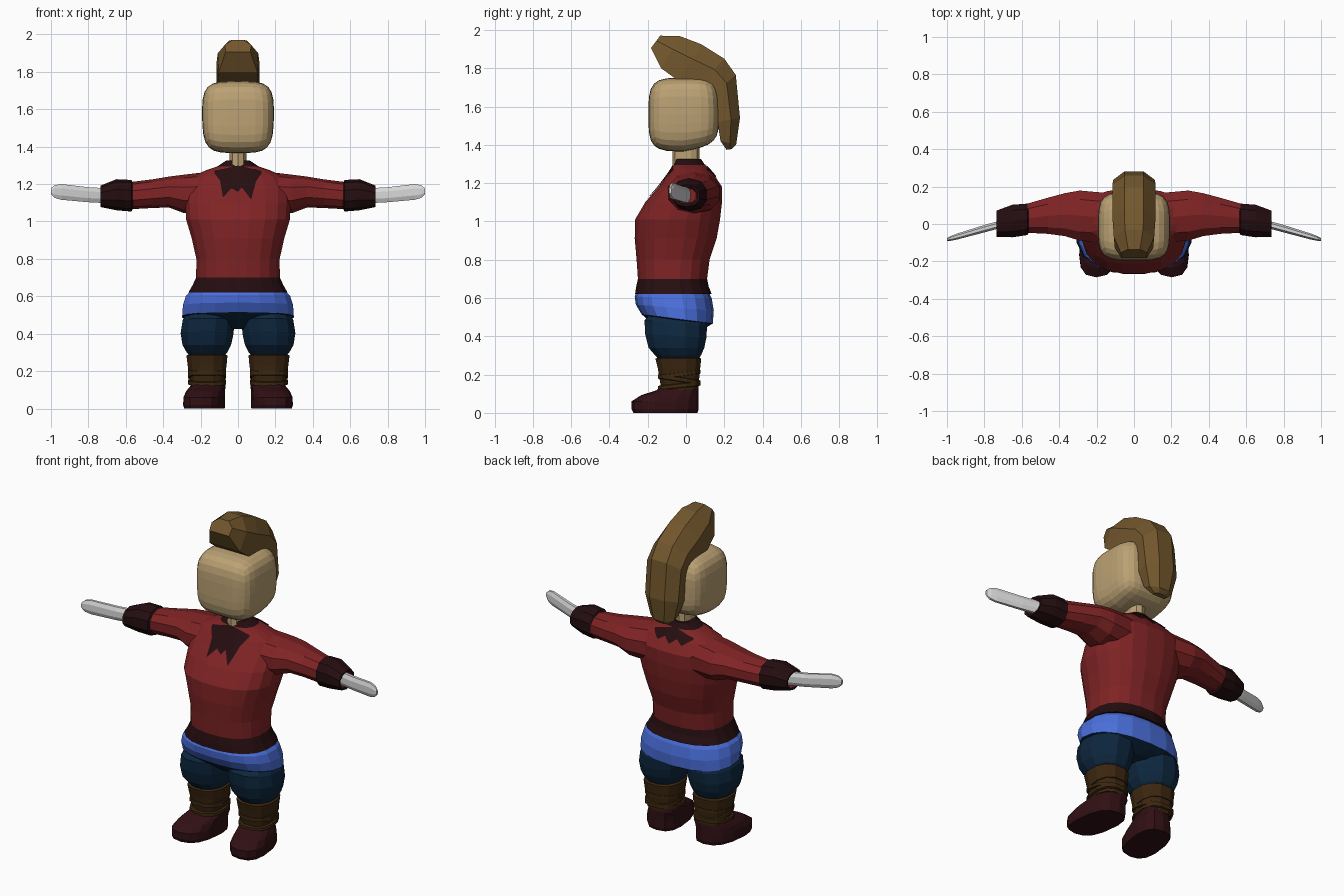
import bpy, bmesh, math
from mathutils import Vector
from mathutils.bvhtree import BVHTree

if "Cube" in bpy.data.objects:
    bpy.data.objects.remove(bpy.data.objects["Cube"])


def mat(name, r, g, b):
    m = bpy.data.materials.new(name)
    m.diffuse_color = (r, g, b, 1)
    m.use_nodes = True
    m.node_tree.nodes["Principled BSDF"].inputs["Base Color"].default_value = m.diffuse_color
    return m


RED = mat("red_cloth", .215, .017, .018)
TRIM = mat("dark_trim", .018, .004, .005)
BLUE = mat("light_blue", .07, .16, .72)
NAVY = mat("navy_cloth", .004, .020, .048)
BROWN = mat("boot_brown", .045, .020, .005)
MAROON = mat("shoe_maroon", .030, .005, .007)
SKIN = mat("skin", .50, .36, .175)
HAIR = mat("hair_brown", .17, .095, .026)
STEEL = mat("steel", .68, .68, .68)


def finish(bm, name, mats, recalc=True):
    if recalc:
        bmesh.ops.recalc_face_normals(bm, faces=bm.faces)
    me = bpy.data.meshes.new(name)
    bm.to_mesh(me)
    bm.free()
    for m in mats:
        me.materials.append(m)
    ob = bpy.data.objects.new(name, me)
    bpy.context.collection.objects.link(ob)
    return ob


def loft(name, rings, mats, bands=None):
    """Skin a list of point rings; bands gives the material index of each strip."""
    bm = bmesh.new()
    vr = [[bm.verts.new(p) for p in r] for r in rings]
    n = len(rings[0])
    for k in range(len(vr) - 1):
        for i in range(n):
            j = (i + 1) % n
            f = bm.faces.new((vr[k][i], vr[k][j], vr[k + 1][j], vr[k + 1][i]))
            f.material_index = bands[k] if bands else 0
    for ring, k in ((vr[0], 0), (vr[-1], -1)):
        bm.faces.new(ring).material_index = bands[k] if bands else 0
    return finish(bm, name, mats)


def oval(n, p=2.4):
    """Unit superellipse points."""
    out = []
    for i in range(n):
        a = 2 * math.pi * (i + .5) / n
        c, s = math.cos(a), math.sin(a)
        out.append((math.copysign(abs(c) ** (2 / p), c), math.copysign(abs(s) ** (2 / p), s)))
    return out


def flat_ring(z, cx, hw, yf, yb, n=16, p=2.4, tilt=0):
    """Horizontal ring between yf (front) and yb (back), optionally tilted along y."""
    pts = []
    for u, v in oval(n, p):
        y = (yf + yb) / 2 + v * (yb - yf) / 2
        pts.append((cx + u * hw, y, z + tilt * y))
    return pts


def side_ring(x, yf, yb, zb, zt, n=10):
    """Ring across the arm direction."""
    return [(x, (yf + yb) / 2 + u * (yb - yf) / 2, (zb + zt) / 2 + v * (zt - zb) / 2)
            for u, v in oval(n, 2.2)]


# Shirt body with dark hem and collar
body = [(.62, .268, -.268, .137), (.66, .245, -.262, .12), (.70, .226, -.253, .112),
        (.80, .225, -.26, .125), (.91, .25, -.27, .162), (1.01, .28, -.268, .18),
        (1.10, .285, -.215, .19), (1.18, .285, -.145, .19), (1.24, .25, -.1, .15),
        (1.275, .17, -.075, .12), (1.295, .11, -.065, .1), (1.325, .065, -.055, .08)]
shirt = loft("shirt", [flat_ring(z, 0, w, f, b, 20) for z, w, f, b in body], [RED, TRIM],
             [1, 1] + [0] * 8 + [1])
bm = bmesh.new()
bm.from_mesh(shirt.data)
tree = BVHTree.FromBMesh(bm)
bm.free()


# Ragged collar plates laid over the shirt, front and back
def collar(name, side, edge):
    bm = bmesh.new()
    cols = []
    for (x0, z0), (x1, z1) in zip(edge, edge[1:]):
        cols += [(x0 + (x1 - x0) * t / 3, z0 + (z1 - z0) * t / 3) for t in range(3)]
    cols.append(edge[-1])
    grid = []
    for x, zb in cols:
        top = 1.298 - .25 * abs(x)
        col = []
        for r in range(9):
            z = zb + (top - zb) * r / 8
            hit, nor, _, _ = tree.ray_cast(Vector((x, side * 2, z)), Vector((0, -side, 0)))
            col.append(bm.verts.new(hit + nor * .005 if hit else (x, 0, z)))
        grid.append(col)
    for a, b in zip(grid, grid[1:]):
        for r in range(8):
            q = (a[r], b[r], b[r + 1], a[r + 1])
            bm.faces.new(q if side < 0 else q[::-1])
    finish(bm, name, [TRIM], False)


collar("collar_front", -1, [(-.125, 1.255), (-.095, 1.215), (-.08, 1.125), (-.035, 1.175),
                            (0, 1.155), (.02, 1.18), (.07, 1.115), (.095, 1.21), (.125, 1.255)])
collar("collar_back", 1, [(-.13, 1.26), (-.08, 1.225), (-.04, 1.25), (0, 1.22),
                          (.04, 1.25), (.08, 1.225), (.13, 1.26)])

# Hips: light blue over a navy crotch
hips = [(.65, .235, -.25, .11, 0), (.60, .282, -.268, .135, -.03), (.545, .298, -.262, .145, -.08),
        (.485, .302, -.232, .14, -.13), (.46, .24, -.19, .11, -.1), (.425, .12, -.12, .06, 0)]
loft("hips", [flat_ring(z, 0, w, f, b, 18, 2.4, t) for z, w, f, b, t in hips], [BLUE, NAVY],
     [0, 0, 0, 1, 1])

for s, tag in ((1, "left"), (-1, "right")):
    # Sleeve
    sleeve = [(.12, -.11, .17, 1.03, 1.27), (.29, -.095, .185, 1.045, 1.25),
              (.37, -.07, .17, 1.075, 1.24), (.46, -.057, .145, 1.072, 1.225),
              (.58, -.05, .11, 1.065, 1.21)]
    loft(tag + "_sleeve", [side_ring(s * x, *r) for x, *r in sleeve], [RED])
    # Cuff with a recessed red opening
    cuff = [(.56, -.045, .1, 1.07, 1.205), (.57, -.063, .113, 1.053, 1.222),
            (.65, -.075, .107, 1.06, 1.226), (.735, -.072, .075, 1.077, 1.192),
            (.732, -.055, .06, 1.09, 1.18), (.70, -.05, .055, 1.095, 1.175)]
    loft(tag + "_cuff", [side_ring(s * x, *r) for x, *r in cuff], [TRIM, RED], [0, 0, 0, 0, 1])
    # Flat steel hand blade
    blade = [(.69, .005, 1.137, .02, .04), (.80, -.025, 1.143, .02, .04),
             (.945, -.067, 1.158, .016, .042), (.98, -.077, 1.16, .013, .034),
             (1.0, -.083, 1.161, .007, .016)]
    sec = [(1, .45), (.45, 1), (-.45, 1), (-1, .45), (-1, -.45), (-.45, -1), (.45, -1), (1, -.45)]
    loft(tag + "_hand", [[(s * x, y + u * hy, z + v * hz) for u, v in sec]
                         for x, y, z, hy, hz in blade], [STEEL])
    # Baggy trouser leg
    leg = [(.53, .145, .12, -.18, .09, 0), (.465, .158, .142, -.222, .115, -.08),
           (.40, .165, .146, -.218, .112, -.05), (.34, .167, .134, -.2, .1, 0),
           (.30, .166, .112, -.165, .082, 0), (.275, .165, .09, -.14, .06, 0)]
    loft(tag + "_trouser", [flat_ring(z, s * c, w, f, b, 12, 2.2, t)
                            for z, c, w, f, b, t in leg], [NAVY])
    # Boot shaft
    shaft = [(.29, .166, .1, -.15, .075), (.283, .166, .113, -.163, .083),
             (.23, .165, .107, -.15, .077), (.18, .164, .098, -.142, .072),
             (.12, .165, .088, -.13, .066)]
    loft(tag + "_boot", [flat_ring(z, s * c, w, f, b, 12) for z, c, w, f, b in shaft], [BROWN])
    # Slanted wrap straps
    for k, (z, t) in enumerate(((.205, .12), (.17, -.15), (.145, .1))):
        strap = [(z + .012, 0), (z + .009, .009), (z - .009, .009), (z - .012, 0)]
        loft(f"{tag}_strap_{k}", [flat_ring(h, s * .165, .096 + e, -.14 - e, .07 + e, 12, 2.4, t)
                                  for h, e in strap], [BROWN])
    # Shoe with toes turned slightly out
    shoe = [(0, .180, .104, -.275, .06), (.02, .181, .108, -.285, .066),
            (.06, .181, .106, -.285, .066), (.092, .177, .1, -.235, .066),
            (.118, .169, .093, -.155, .066), (.145, .165, .085, -.125, .06)]
    rings = [flat_ring(z, s * c, w, f, b, 14, 2.6) for z, c, w, f, b in shoe]
    rings = [[(x - s * .12 * (y + .11), y, z) for x, y, z in r] for r in rings]
    loft(tag + "_shoe", rings, [MAROON])

# Neck
loft("neck", [flat_ring(z, 0, .046, -.07, .07, 10) for z in (1.28, 1.41)], [SKIN])

# Boxy rounded head
bm = bmesh.new()
bmesh.ops.create_cube(bm, size=2)
bmesh.ops.subdivide_edges(bm, edges=bm.edges, cuts=7, use_grid_fill=True)
for v in bm.verts:
    q = v.co / sum(abs(c) ** 4 for c in v.co) ** .25
    lift = .035 * max(0, -q.z) * max(0, q.y)
    taper = 1 - .04 * max(0, -q.z)
    v.co = (.192 * q.x * taper, -.012 + .184 * q.y, 1.558 + .192 * q.z + lift)
finish(bm, "head", [SKIN])

# Swept crest of hair: outer (y, z), inner (y, z), half width
crest = [(-.135, 1.97, -.183, 1.905, .07), (-.03, 1.967, -.13, 1.80, .108),
         (.08, 1.925, -.04, 1.735, .115), (.2, 1.85, .07, 1.71, .115),
         (.26, 1.765, .14, 1.66, .115), (.282, 1.54, .165, 1.52, .112),
         (.262, 1.40, .18, 1.42, .08), (.24, 1.378, .212, 1.374, .045)]
shape = [(-.45, 0), (.45, 0), (1, .4), (.95, 1), (-.95, 1), (-1, .4)]
loft("hair", [[(u * w, oy + (iy - oy) * t, oz + (iz - oz) * t) for u, t in shape]
              for oy, oz, iy, iz, w in crest], [HAIR])
